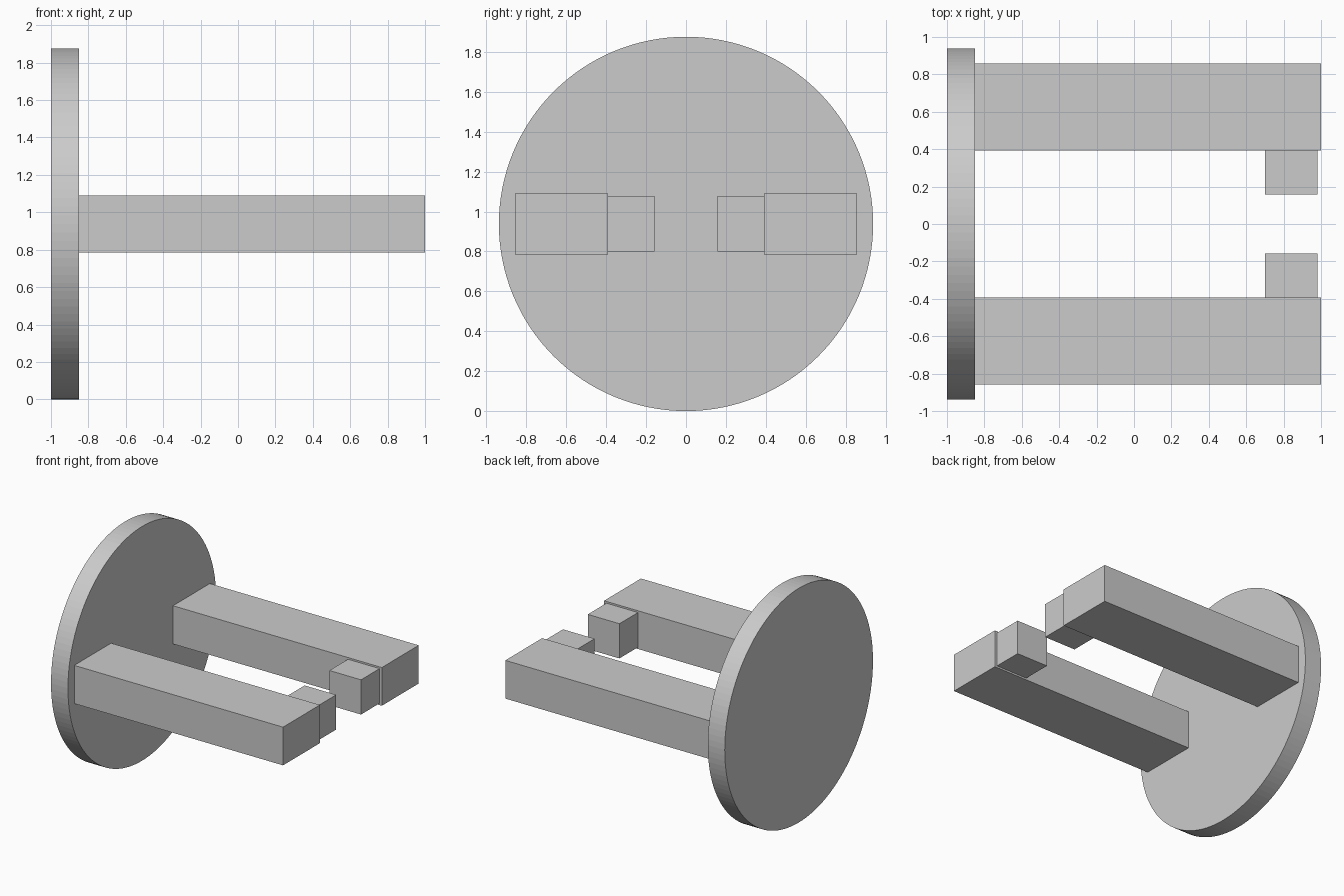
import bpy
from math import pi

if "Cube" in bpy.data.objects:
    bpy.data.objects.remove(bpy.data.objects["Cube"])

CENTRE_Z = 0.938


def box(name, x, y, half_height):
    """Box from x and y ranges, centred on the disc axis in z."""
    bpy.ops.mesh.primitive_cube_add(
        size=1, location=(sum(x) / 2, sum(y) / 2, CENTRE_Z))
    ob = bpy.context.object
    ob.name = name
    ob.scale = (x[1] - x[0], y[1] - y[0], 2 * half_height)
    bpy.ops.object.transform_apply(location=True, rotation=False, scale=True)
    # Mirrored twin on the other side of y = 0
    mod = ob.modifiers.new("mirror", 'MIRROR')
    mod.use_axis = (False, True, False)
    return ob


# Round base plate standing on edge
bpy.ops.mesh.primitive_cylinder_add(
    vertices=128, radius=CENTRE_Z, depth=0.15,
    location=(-0.925, 0, CENTRE_Z), rotation=(0, pi / 2, 0))
bpy.context.object.name = "base_disc"

# Two long arms and the inward-facing blocks near their ends
box("arms", (-0.85, 1.0), (0.392, 0.858), 0.153)
box("end_blocks", (0.70, 0.98), (0.157, 0.392), 0.139)
